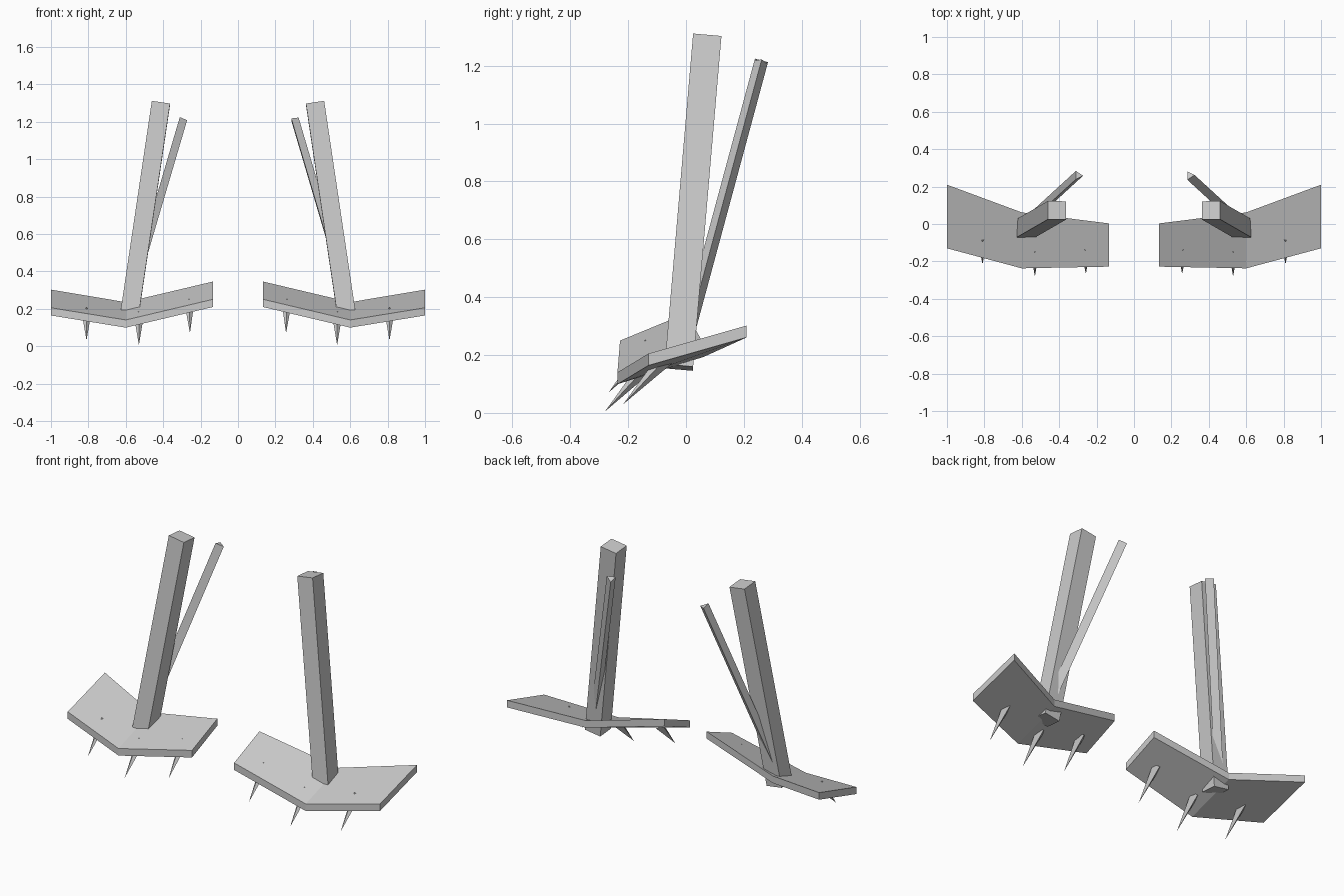
import bpy, bmesh, math
from mathutils import Vector, Matrix

if "Cube" in bpy.data.objects:
    bpy.data.objects.remove(bpy.data.objects["Cube"])

grey = bpy.data.materials.new("light_grey")
grey.diffuse_color = (0.6, 0.6, 0.6, 1)
grey.use_nodes = True
grey.node_tree.nodes["Principled BSDF"].inputs["Base Color"].default_value = grey.diffuse_color


def finish(name, bm):
    bmesh.ops.recalc_face_normals(bm, faces=bm.faces)
    me = bpy.data.meshes.new(name)
    bm.to_mesh(me)
    bm.free()
    me.materials.append(grey)
    ob = bpy.data.objects.new(name, me)
    bpy.context.collection.objects.link(ob)


def prism(name, start, end, sides, r1, r2, turn=0.0):
    """Straight bar or spike between two points."""
    a, b = Vector(start), Vector(end)
    d = (b - a).normalized()
    # section frame stays aligned with the world x axis
    x = (Vector((1, 0, 0)) - d * d.x).normalized()
    frame = Matrix((x, d.cross(x), d)).transposed().to_4x4()
    bm = bmesh.new()
    bmesh.ops.create_cone(bm, cap_ends=True, segments=sides, radius1=r1, radius2=r2,
                          depth=(b - a).length,
                          matrix=Matrix.Translation((a + b) / 2) @ frame @ Matrix.Rotation(turn, 4, 'Z'))
    bmesh.ops.remove_doubles(bm, verts=bm.verts, dist=1e-5)
    finish(name, bm)


def folded_plate(name, s):
    """Two-panel foot plate with a shallow V fold, extruded straight down."""
    front = [(0.135, -0.228, 0.25), (0.60, -0.237, 0.14), (1.0, -0.13, 0.205)]
    back = [(0.135, 0.003, 0.345), (0.60, 0.062, 0.235), (1.0, 0.21, 0.302)]
    bm = bmesh.new()
    f = [bm.verts.new((s * x, y, z)) for x, y, z in front]
    b = [bm.verts.new((s * x, y, z)) for x, y, z in back]
    faces = [bm.faces.new((f[i], f[i + 1], b[i + 1], b[i])) for i in range(2)]
    ext = bmesh.ops.extrude_face_region(bm, geom=faces, use_keep_orig=True)
    low = [v for v in ext["geom"] if isinstance(v, bmesh.types.BMVert)]
    bmesh.ops.translate(bm, verts=low, vec=(0, 0, -0.041))
    finish(name, bm)


# spike base centre and tip
spikes = [((0.26, -0.12, 0.235), (0.257, -0.268, 0.07)),
          ((0.53, -0.13, 0.168), (0.53, -0.28, 0.005)),
          ((0.81, -0.07, 0.188), (0.81, -0.217, 0.03))]

for side, s in (("left", -1), ("right", 1)):
    m = lambda p: (s * p[0], p[1], p[2])
    folded_plate(side + "_foot_plate", s)
    # square main post
    prism(side + "_post", m((0.582, -0.025, 0.157)), m((0.412, 0.073, 1.30)),
          4, 0.0695, 0.0695, math.pi / 4)
    # thin three-sided rear rod, same section orientation on both sides;
    # create_cone puts its first vertex on +y, so turn it onto +x
    prism(side + "_rear_rod", m((0.597, -0.014, 0.20)), m((0.298, 0.26, 1.215)),
          3, 0.027, 0.027, -math.pi / 2)
    # ground spikes
    for i, (base, tip) in enumerate(spikes):
        prism(f"{side}_spike_{i + 1}", m(base), m(tip), 4, 0.027, 0.0)
